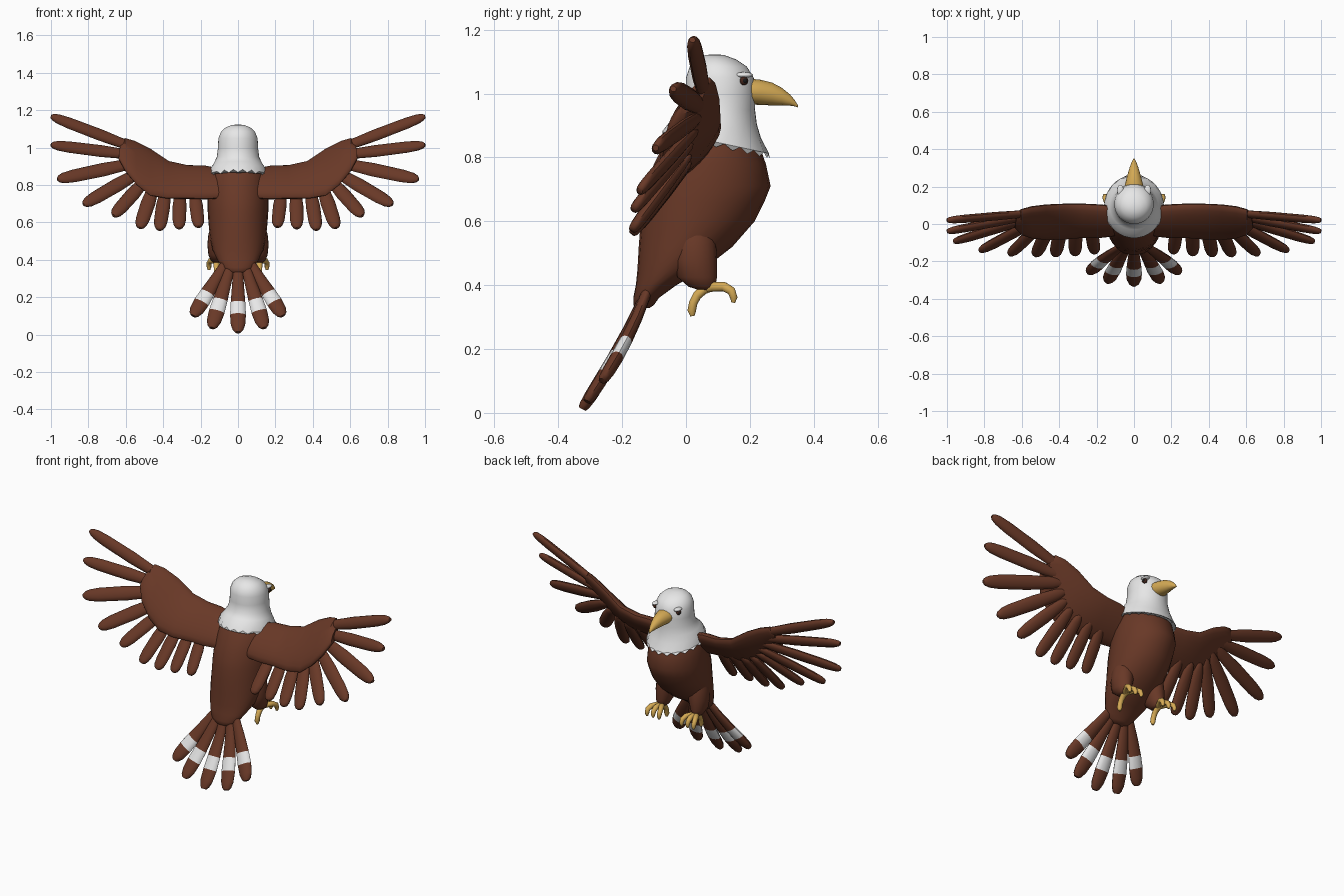
import bpy, bmesh, math
from mathutils import Vector as V

if "Cube" in bpy.data.objects:
    bpy.data.objects.remove(bpy.data.objects["Cube"])


def mat(name, rgb):
    m = bpy.data.materials.new(name)
    m.diffuse_color = (*rgb, 1)
    m.use_nodes = True
    m.node_tree.nodes["Principled BSDF"].inputs["Base Color"].default_value = m.diffuse_color
    return m


BROWN = mat("brown feather", (0.14, 0.04, 0.02))
WHITE = mat("white feather", (0.80, 0.80, 0.80))
YELLOW = mat("beak yellow", (0.66, 0.40, 0.09))
DARK = mat("eye brown", (0.06, 0.02, 0.012))
BLACK = mat("pupil black", (0.01, 0.01, 0.01))


def finish(name, bm, mats, mirror=False, angle=45):
    bmesh.ops.recalc_face_normals(bm, faces=bm.faces)
    me = bpy.data.meshes.new(name)
    bm.to_mesh(me)
    bm.free()
    ob = bpy.data.objects.new(name, me)
    bpy.context.collection.objects.link(ob)
    for m in mats:
        me.materials.append(m)
    bpy.ops.object.select_all(action='DESELECT')
    ob.select_set(True)
    bpy.context.view_layer.objects.active = ob
    bpy.ops.object.shade_smooth_by_angle(angle=math.radians(angle))
    if mirror:
        ob.modifiers.new("mirror", 'MIRROR').use_mirror_merge = False
    return ob


def loft(bm, sections, n=24, band=None, jag=0):
    """Skin elliptical rings (centre, half-axis u, half-axis v)."""
    rings = []
    for k, (c, u, v) in enumerate(sections):
        ring = []
        for i in range(n):
            a = 2 * math.pi * i / n
            p = V(c) + V(u) * math.cos(a) + V(v) * math.sin(a)
            if k == 0 and jag:
                p.z += jag if i % 2 else -jag
            ring.append(bm.verts.new(p))
        rings.append(ring)
    for k in range(len(rings) - 1):
        for i in range(n):
            j = (i + 1) % n
            f = bm.faces.new((rings[k][i], rings[k][j], rings[k + 1][j], rings[k + 1][i]))
            f.material_index = 1 if k == band else 0
    bm.faces.new(rings[0])
    bm.faces.new(rings[-1])


def level(z, y0, y1, rx, tilt=0):
    """Horizontal ring from its side-view extent, optionally tilted forward."""
    return (0, (y0 + y1) / 2, z), (rx, 0, 0), (0, (y1 - y0) / 2, -tilt)


PROFILE = [(0, .3), (.04, .6), (.15, .8), (.45, 1), (.8, .95), (.92, .8), (.975, .55), (1, .25)]
TAIL_PROFILE = [(0, .5), (.1, .6), (.35, .75), (.59, .92), (.76, 1), (.9, .9), (.97, .65), (1, .35)]


def feather(bm, base, tip, width, thick, normal, profile=PROFILE, bend=(0, 0, 0), band=None):
    base, tip, bend = V(base), V(tip), V(bend)
    d = (tip - base).normalized()
    u = d.cross(V(normal)).normalized()
    v = u.cross(d)
    loft(bm, [(base + (tip - base) * t + bend * 4 * t * (1 - t), u * width * w / 2,
               v * thick * math.sqrt(w) / 2) for t, w in profile], 12, band)


def tube(bm, pts, radii):
    pts = [V(p) for p in pts]
    secs = []
    for i, p in enumerate(pts):
        d = (pts[min(i + 1, len(pts) - 1)] - pts[max(i - 1, 0)]).normalized()
        v = d.cross(V((1, 0, 0))).normalized()
        secs.append((p, v.cross(d) * radii[i], v * radii[i]))
    loft(bm, secs, 10)


def ball(name, centre, size, m):
    bm = bmesh.new()
    bmesh.ops.create_uvsphere(bm, u_segments=16, v_segments=10, radius=1)
    for v in bm.verts:
        v.co = V(centre) + V(v.co[i] * size[i] for i in range(3))
    finish(name, bm, [m], True)


# Body
bm = bmesh.new()
loft(bm, [level(*s) for s in [
    (.328, -.155, -.115, .03), (.338, -.165, -.1, .06), (.36, -.165, -.085, .085),
    (.40, -.157, -.03, .11), (.45, -.152, .055, .135), (.52, -.148, .145, .15),
    (.60, -.142, .215, .158), (.66, -.135, .245, .162), (.71, -.125, .265, .163),
    (.78, -.10, .25, .158), (.85, -.065, .225, .145), (.90, -.03, .2, .11)]])
finish("body", bm, [BROWN])

# Head and ragged neck collar
bm = bmesh.new()
loft(bm, [level(*s) for s in [
    (.84, -.075, .262, .160, .036), (.885, -.052, .235, .150, .025), (.915, -.03, .222, .130, .012),
    (.95, -.008, .216, .113), (1.0, 0, .218, .107), (1.05, 0, .212, .105), (1.085, .012, .19, .091),
    (1.108, .035, .155, .066), (1.12, .06, .12, .035), (1.123, .08, .1, .012)]], 40, jag=.008)
finish("head", bm, [WHITE], angle=60)

# Hooked beak
bm = bmesh.new()
loft(bm, [((0, y, (a + b) / 2), (w, 0, 0), (0, 0, (b - a) / 2)) for y, a, b, w in [
    (.17, .968, 1.045, .05), (.205, .966, 1.046, .05), (.235, .964, 1.043, .042),
    (.27, .963, 1.034, .033), (.30, .963, 1.018, .024), (.325, .962, .998, .015),
    (.34, .96, .98, .008), (.35, .957, .964, .003)]], 16)
finish("beak", bm, [YELLOW])

# Eyes and brows
ball("eye", (.077, .18, 1.04), (.013, .015, .014), DARK)
ball("pupil", (.085, .184, 1.04), (.007, .008, .008), BLACK)
ball("brow", (.073, .18, 1.058), (.018, .03, .009), WHITE)

# Wing arm: sections given by leading and trailing edge points
bm = bmesh.new()
secs = []
for lead, trail, th in [
        ((.08, .09, .88), (.10, -.06, .73), .04), ((.18, .10, .90), (.18, -.07, .728), .04),
        ((.27, .105, .902), (.27, -.07, .73), .038), ((.37, .105, .925), (.38, -.08, .73), .037),
        ((.47, .10, .995), (.47, -.08, .745), .036), ((.55, .09, 1.035), (.54, -.075, .80), .034),
        ((.605, .075, 1.05), (.60, -.055, .87), .03), ((.628, .055, 1.01), (.638, -.02, .94), .02)]:
    lead, trail = V(lead), V(trail)
    u = (lead - trail) / 2
    secs.append(((lead + trail) / 2, u, u.cross(V((1, 0, 0))).normalized() * th))
loft(bm, secs, 20)
finish("wing", bm, [BROWN], True)

# Flight feathers, from wing tip to body
bm = bmesh.new()
for base, tip, w in [
        ((.52, .06, .985), (1.0, .02, 1.168), .068), ((.52, .05, .955), (1.0, -.04, 1.015), .07),
        ((.52, .04, .925), (.965, -.095, .83), .08), ((.50, .03, .885), (.825, -.145, .695), .08),
        ((.48, .015, .845), (.665, -.165, .635), .078), ((.445, .01, .81), (.525, -.17, .57), .078),
        ((.385, .01, .79), (.42, -.17, .56), .076), ((.31, .01, .785), (.315, -.165, .568), .074),
        ((.235, .01, .785), (.21, -.155, .575), .072)]:
    feather(bm, base, tip, w, .04, (0, 1, -.5))
finish("wing_feathers", bm, [BROWN], True)

# Tail fan with white band
bm = bmesh.new()
for bx, tx, ty, tz in [(0, 0, -.325, .012), (.03, .14, -.31, .035), (-.03, -.14, -.31, .035),
                       (.055, .24, -.262, .1), (-.055, -.24, -.262, .1)]:
    feather(bm, (bx, -.115, .40), (tx, ty, tz), .085, .042, (0, 1, -.5),
            TAIL_PROFILE, (0, .012, 0), 3)
finish("tail_feathers", bm, [BROWN, WHITE])

# Thighs
bm = bmesh.new()
loft(bm, [((x, y, z), (rx, 0, 0), (0, ry, 0)) for x, y, z, rx, ry in [
    (.115, .06, .385, .015, .02), (.115, .05, .395, .03, .042), (.115, .035, .425, .043, .062),
    (.108, .03, .48, .056, .067), (.102, .03, .54, .056, .064), (.09, .03, .62, .035, .045)]], 20)
finish("thigh", bm, [BROWN], True)

# Feet: three curved front toes and one hind toe
bm = bmesh.new()
for dx in (-.04, 0, .04):
    x = .115
    tube(bm, [(x, .06, .388), (x + dx * .3, .085, .395), (x + dx * .8, .12, .395),
              (x + dx, .142, .382), (x + dx, .15, .36), (x + dx, .148, .345)],
         [.012, .016, .015, .014, .012, .006])
tube(bm, [(.115, .08, .392), (.115, .055, .386), (.115, .035, .368), (.115, .023, .345),
          (.115, .018, .32), (.115, .02, .303)], [.012, .016, .015, .014, .014, .007])
finish("foot", bm, [YELLOW], True)
